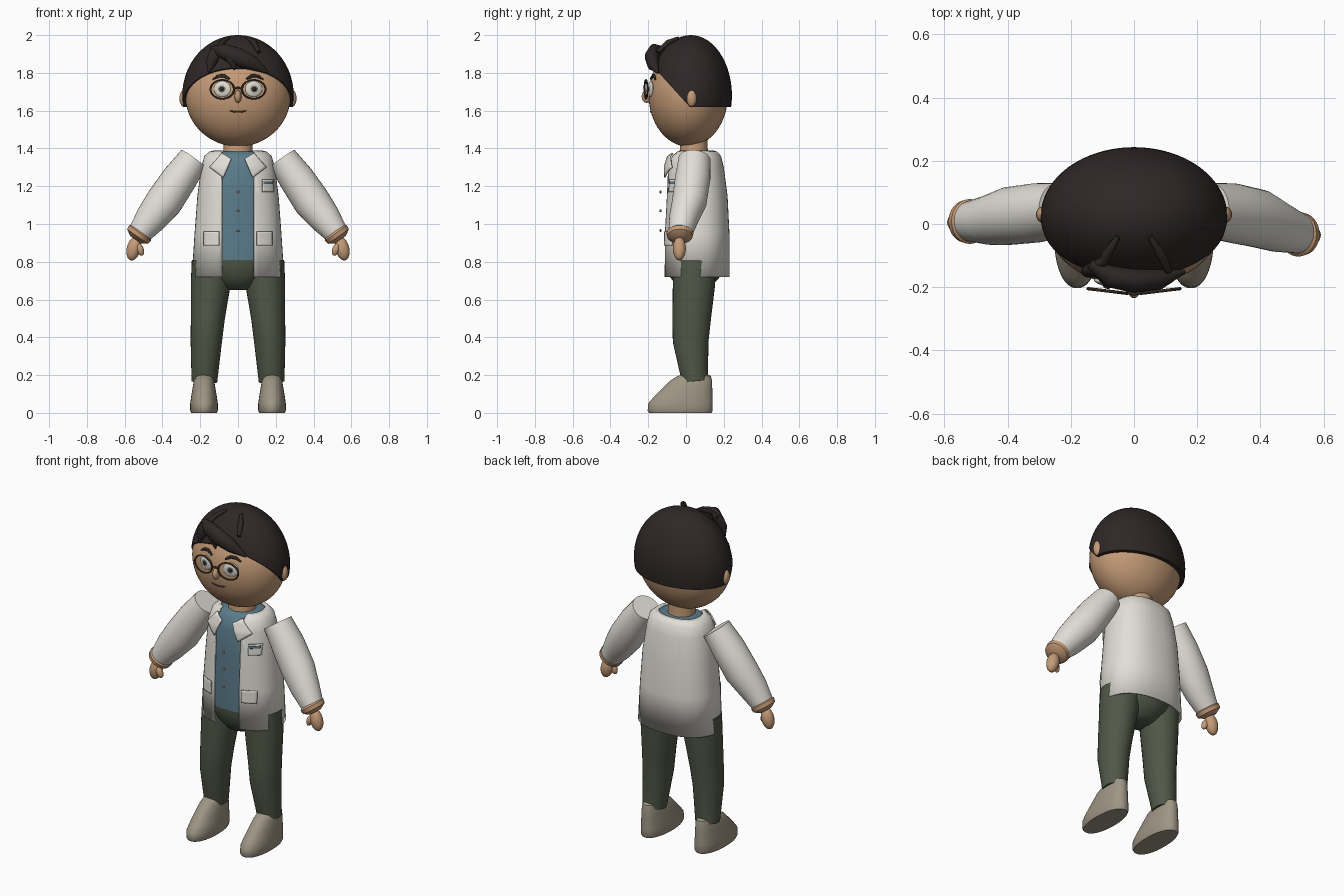
import bpy, bmesh, math
from mathutils import Vector, Matrix

if "Cube" in bpy.data.objects:
    bpy.data.objects.remove(bpy.data.objects["Cube"])

def mat(name, r, g, b):
    m = bpy.data.materials.new(name)
    m.diffuse_color = (r, g, b, 1)
    m.use_nodes = True
    m.node_tree.nodes["Principled BSDF"].inputs["Base Color"].default_value = m.diffuse_color
    return m

SKIN = mat("skin", .56, .33, .185)
HAIR = mat("dark_hair", .028, .02, .02)
COAT = mat("coat_white", .76, .74, .68)
SHIRT = mat("shirt_blue", .105, .20, .26)
TROUSER = mat("trouser_green", .08, .095, .063)
SHOE = mat("shoe_taupe", .34, .30, .23)
FRAME = mat("frame_brown", .075, .05, .032)
EYE = mat("eye_white", .74, .71, .62)
IRIS = mat("iris_grey", .22, .22, .21)
BUTTON = mat("button_tan", .30, .19, .09)

def finish(name, bm, m, recalc=True):
    if recalc:
        bmesh.ops.recalc_face_normals(bm, faces=bm.faces[:])
    me = bpy.data.meshes.new(name)
    bm.to_mesh(me)
    bm.free()
    ob = bpy.data.objects.new(name, me)
    bpy.context.collection.objects.link(ob)
    me.materials.append(m)
    return ob

def skin_rings(bm, rings, caps=True):
    vs = [[bm.verts.new(p) for p in r] for r in rings]
    n = len(vs[0])
    for a, b in zip(vs, vs[1:]):
        for i in range(n):
            bm.faces.new((a[i], a[(i + 1) % n], b[(i + 1) % n], b[i]))
    if caps:
        bm.faces.new(vs[0])
        bm.faces.new(vs[-1])

def oval(cx, z, rx, y0, y1, power=2.0, n=48):
    """Horizontal superellipse ring spanning y0..y1."""
    out = []
    for i in range(n):
        c, s = math.cos(math.tau * i / n), math.sin(math.tau * i / n)
        f = lambda t: math.copysign(abs(t) ** (2 / power), t)
        out.append(Vector((cx + rx * f(c), (y0 + y1) / 2 + (y1 - y0) / 2 * f(s), z)))
    return out

def stack(name, m, rows, cx=0, power=2.0, caps=True):
    bm = bmesh.new()
    skin_rings(bm, [oval(cx, z, rx, a, b, power) for z, rx, a, b in rows], caps)
    return finish(name, bm, m)

def tube(name, m, pts, radii, ref=(0, 1, 0), n=24):
    """Tapered tube; radii are (across, along ref)."""
    pts = [Vector(p) for p in pts]
    rings = []
    for i, (p, (a, b)) in enumerate(zip(pts, radii)):
        t = (pts[min(i + 1, len(pts) - 1)] - pts[max(i - 1, 0)]).normalized()
        v = (Vector(ref) - t * t.dot(Vector(ref))).normalized()
        u = t.cross(v)
        rings.append([p + u * a * math.cos(math.tau * k / n) + v * b * math.sin(math.tau * k / n)
                      for k in range(n)])
    bm = bmesh.new()
    skin_rings(bm, rings)
    return finish(name, bm, m)

def ball(name, m, loc, r, rot=(0, 0, 0), seg=32):
    bm = bmesh.new()
    bmesh.ops.create_uvsphere(bm, u_segments=seg, v_segments=seg // 2, radius=1)
    ob = finish(name, bm, m)
    ob.location, ob.scale, ob.rotation_euler = loc, r, rot
    return ob

def patch(name, m, corners, surf, off, n=8):
    """Thin plate over four (x, z) corners, laid on a front surface."""
    a, b, c, d = [Vector(p) for p in corners]
    bm = bmesh.new()
    g = []
    for j in range(n + 1):
        row = []
        for i in range(n + 1):
            p = a.lerp(b, i / n).lerp(d.lerp(c, i / n), j / n)
            row.append(bm.verts.new((p.x, surf(p.x, p.y) - off, p.y)))
        g.append(row)
    for j in range(n):
        for i in range(n):
            bm.faces.new((g[j][i], g[j][i + 1], g[j + 1][i + 1], g[j + 1][i]))
    ob = finish(name, bm, m)
    s = ob.modifiers.new("thickness", 'SOLIDIFY')
    s.thickness, s.offset = .007, 0
    return ob

# Head: ellipsoid with a flatter crown
HC, HR = Vector((0, .012, 1.685)), Vector((.28, .21, .275))
bm = bmesh.new()
bmesh.ops.create_uvsphere(bm, u_segments=48, v_segments=32, radius=1)
for v in bm.verts:
    v.co = HC + Vector((v.co.x * HR.x, v.co.y * HR.y, v.co.z * (.25 if v.co.z > 0 else HR.z)))
finish("head", bm, SKIN)

def face_y(x, z):
    rz = .25 if z > HC.z else HR.z
    return HC.y - HR.y * math.sqrt(max(0, 1 - (x / HR.x) ** 2 - ((z - HC.z) / rz) ** 2))

# Hair cap: ellipsoid trimmed by a level nape cut and a sloping front cut
bm = bmesh.new()
bmesh.ops.create_uvsphere(bm, u_segments=64, v_segments=40, radius=1)
for v in bm.verts:
    v.co = Vector((v.co.x * .295, .025 + v.co.y * .218, 1.68 + v.co.z * .32))
for normal in ((0, 0, 1), (0, 1.1, 1)):
    cut = bmesh.ops.bisect_plane(bm, geom=bm.verts[:] + bm.edges[:] + bm.faces[:],
                                 plane_co=(0, .02, 1.62), plane_no=normal, clear_inner=True)
    edges = [e for e in cut['geom_cut'] if isinstance(e, bmesh.types.BMEdge)]
    bmesh.ops.holes_fill(bm, edges=edges)
finish("hair_cap", bm, HAIR)

# Swept fringe and loose locks
tube("fringe_sweep", HAIR,
     [(-.14, -.125, 1.93), (-.08, -.165, 1.915), (0, -.18, 1.885), (.08, -.175, 1.85), (.16, -.15, 1.80)],
     [(.012, .015), (.04, .035), (.048, .038), (.038, .032), (.005, .006)])
tube("fringe_side", HAIR,
     [(-.09, -.11, 1.95), (-.12, -.14, 1.91), (-.14, -.15, 1.86), (-.155, -.15, 1.80)],
     [(.01, .01), (.03, .025), (.03, .02), (.004, .005)])
tube("fringe_tip", HAIR, [(-.04, -.185, 1.885), (-.025, -.19, 1.85), (-.018, -.19, 1.815)],
     [(.03, .02), (.02, .014), (.003, .003)])
for sx, name in ((-1, "left"), (1, "right")):
    tube("lock_" + name, HAIR,
         [(sx * .05, -.04, 1.985), (sx * .085, -.095, 1.962), (sx * .11, -.15, 1.91)],
         [(.008, .008), (.016, .014), (.012, .012)], ref=(0, 0, 1), n=12)

# Ears, eyes, glasses, brows
for sx, side in ((-1, "left"), (1, "right")):
    ball("ear_" + side, SKIN, (sx * .285, .03, 1.665), (.025, .027, .046), seg=20)
    ex, ez, tilt = sx * .083, 1.715, sx * .24
    ey = face_y(ex, ez)
    n = Vector((math.sin(tilt), -math.cos(tilt), 0))
    for part, m, r, d in (("white", EYE, .046, 0), ("iris", IRIS, .024, .0075), ("pupil", HAIR, .012, .012)):
        p = Vector((ex, ey, ez)) + n * d
        ball("eye_%s_%s" % (part, side), m, p, (r, .012 if part == "white" else .006, r * .92),
             (0, 0, tilt), 24)
    bpy.ops.mesh.primitive_torus_add(major_radius=.058, minor_radius=.005, major_segments=36,
                                     minor_segments=8, location=(ex, -.212, 1.713),
                                     rotation=(math.pi / 2, 0, sx * .12))
    rim = bpy.context.object
    rim.name = "glasses_rim_" + side
    rim.scale = (1.08, .86, 1)
    rim.data.materials.append(FRAME)
    xs = [.045, .075, .105, .135]
    zs = [1.768, 1.785, 1.783, 1.765]
    tube("brow_" + side, HAIR, [(sx * x, face_y(x, z) - .003, z) for x, z in zip(xs, zs)],
         [(.005, .006), (.010, .007), (.009, .007), (.003, .004)], n=10)
tube("glasses_bridge", FRAME, [(-.024, -.217, 1.715), (0, -.222, 1.722), (.024, -.217, 1.715)],
     [(.005, .005)] * 3, n=8)

# Nose and mouth
ball("nose", SKIN, (0, -.208, 1.675), (.018, .027, .034), seg=20)
tube("mouth", FRAME, [(x, face_y(x, 1.595) - .001, 1.593 + 3.5 * x * x) for x in (-.046, -.025, 0, .025, .046)],
     [(.002, .003), (.004, .004), (.004, .004), (.004, .004), (.002, .003)], n=8)

# Neck and shirt body
stack("neck", SKIN, [(1.34, .082, -.04, .12), (1.40, .076, -.032, .115), (1.48, .076, -.03, .115)])
BODY = [(.72, .245, -.12, .23), (.95, .23, -.12, .23), (1.15, .215, -.11, .22), (1.3, .195, -.105, .20),
        (1.36, .178, -.085, .185), (1.383, .152, -.06, .165), (1.39, .125, -.045, .145)]
stack("shirt", SHIRT, [(.81, .222, -.104, .212)] + [(z - .006, rx - .016, a + .014, b - .014)
      for z, rx, a, b in BODY[1:]], power=2.3)

def coat_y(x, z):
    z = min(max(z, BODY[0][0]), BODY[-1][0])
    for lo, hi in zip(BODY, BODY[1:]):
        if z <= hi[0]:
            t = (z - lo[0]) / (hi[0] - lo[0])
            rx, a, b = [lo[k] + (hi[k] - lo[k]) * t for k in (1, 2, 3)]
            return (a + b) / 2 - (b - a) / 2 * max(0, 1 - abs(x / rx) ** 2.3) ** (1 / 2.3)

# Coat: open shell split down the front
coat = stack("coat", COAT, BODY, power=2.3, caps=False)
bm = bmesh.new()
bm.from_mesh(coat.data)
for sx in (-1, 1):
    bmesh.ops.bisect_plane(bm, geom=bm.verts[:] + bm.edges[:] + bm.faces[:],
                           plane_co=(sx * .085, 0, 0), plane_no=(1, 0, 0))
front = [f for f in bm.faces if abs(f.calc_center_median().x) < .084 and f.calc_center_median().y < .05]
bmesh.ops.delete(bm, geom=front, context='FACES')
bm.to_mesh(coat.data)
bm.free()
sol = coat.modifiers.new("cloth", 'SOLIDIFY')
sol.thickness, sol.offset = .01, -1

# Lapels, pockets and buttons
for sx, side in ((-1, "left"), (1, "right")):
    patch("lapel_" + side, COAT, [(sx * .035, 1.345), (sx * .085, 1.375), (sx * .15, 1.30), (sx * .078, 1.245)],
          coat_y, .013)
    patch("hip_pocket_" + side, COAT,
          [(sx * .10, .885), (sx * .18, .885), (sx * .18, .96), (sx * .10, .96)], coat_y, .005)
patch("chest_pocket", COAT, [(.13, 1.17), (.187, 1.17), (.187, 1.235), (.13, 1.235)], coat_y, .006)
patch("pocket_stripe", SHIRT, [(.135, 1.212), (.183, 1.212), (.183, 1.226), (.135, 1.226)], coat_y, .009)
for i, z in enumerate((1.17, 1.07, .965)):
    ball("button_%d" % (i + 1), BUTTON, (0, -.135, z), (.008, .006, .008), seg=12)

# Trousers: hips and legs, plus shoes
stack("hips", TROUSER, [(.65, .06, 0, .09), (.665, .09, -.045, .13), (.72, .15, -.085, .18),
                        (.80, .205, -.105, .205), (.86, .205, -.10, .205)])
for sx, side in ((-1, "left"), (1, "right")):
    tube("trouser_leg_" + side, TROUSER,
         [(sx * .135, .045, .80), (sx * .145, .042, .68), (sx * .16, .03, .50), (sx * .168, .025, .38), (sx * .178, .047, .165)],
         [(.11, .115), (.105, .112), (.09, .102), (.083, .095), (.068, .068)], n=32)
    stack("shoe_" + side, SHOE,
          [(0, .068, -.195, .135), (.012, .073, -.203, .141), (.05, .073, -.2, .141), (.085, .068, -.17, .14),
           (.13, .061, -.125, .139), (.17, .054, -.085, .138), (.195, .045, -.045, .132), (.206, .03, -.01, .11)],
          cx=sx * .18, power=2.2)

# Arms: sleeve, cuff, hand and thumb
for sx, side, dy in ((-1, "left", .02), (1, "right", -.02)):
    tube("sleeve_" + side, COAT,
         [(sx * .235, .045, 1.345), (sx * .31, .035, 1.24), (sx * .39, .022 + dy * .2, 1.12),
          (sx * .46, dy * .6, 1.03), (sx * .525, dy - .012, .945)],
         [(.08, .085), (.093, .094), (.098, .092), (.085, .078), (.062, .062)], n=32)
    tube("cuff_" + side, SKIN,
         [(sx * x, dy - .012, z) for x, z in ((.51, .965), (.519, .952), (.532, .934), (.543, .918))],
         [(.056, .056), (.071, .071), (.067, .067), (.035, .035)], n=32)
    ball("hand_" + side, SKIN, (sx * .552, dy - .015, .87), (.037, .034, .064), (0, sx * -.25, 0), 24)
    ball("thumb_" + side, SKIN, (sx * .518, dy - .03, .865), (.019, .02, .035), (0, sx * .35, 0), 16)

# Smooth shading with crisp edges
bpy.ops.object.select_all(action='SELECT')
bpy.context.view_layer.objects.active = coat
bpy.ops.object.shade_smooth_by_angle(angle=math.radians(40))
